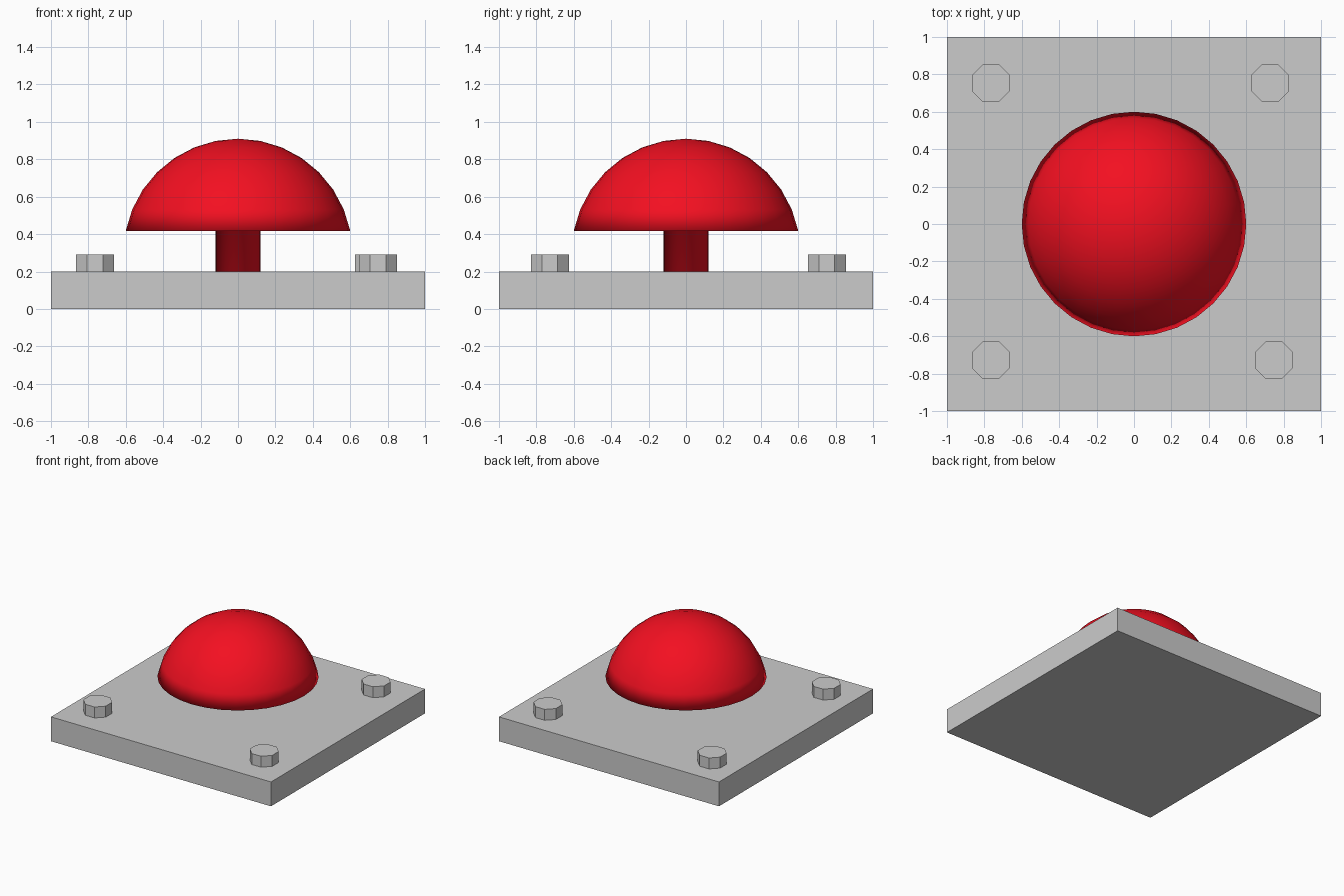
import bpy
import bmesh
from math import sin, cos, pi, radians
from mathutils import Matrix

if "Cube" in bpy.data.objects:
    bpy.data.objects.remove(bpy.data.objects["Cube"])


def make_object(name, bm):
    bmesh.ops.recalc_face_normals(bm, faces=bm.faces)
    mesh = bpy.data.meshes.new(name)
    bm.to_mesh(mesh)
    bm.free()
    obj = bpy.data.objects.new(name, mesh)
    bpy.context.collection.objects.link(obj)
    return obj


# Square base plate
bm = bmesh.new()
bmesh.ops.create_cube(bm, size=1, matrix=Matrix.Translation((0, 0, 0.1)) @ Matrix.Diagonal((2, 2, 0.2, 1)))
make_object("base_plate", bm)

# Octagonal bolts near the corners, slightly unevenly placed
BOLT_R, BOLT_H = 0.11, 0.09
corners = [(-0.765, 0.753), (0.728, 0.753), (-0.765, -0.728), (0.748, -0.728)]
for i, (x, y) in enumerate(corners):
    bm = bmesh.new()
    place = Matrix.Translation((x, y, 0.2 + BOLT_H / 2)) @ Matrix.Rotation(radians(22.5), 4, 'Z')
    bmesh.ops.create_cone(bm, cap_ends=True, segments=8, radius1=BOLT_R, radius2=BOLT_R,
                          depth=BOLT_H, matrix=place)
    make_object(f"bolt_{i + 1}", bm)

# Mushroom push button: stem, flat underside and dome as one lathed profile
R, CENTRE, SEGMENTS = 0.612, 0.298, 32
dome = [(R * cos(k * pi / 16), CENTRE + R * sin(k * pi / 16)) for k in range(1, 9)]
rim_z = dome[0][1]
profile = [(0.0, 0.2), (0.12, 0.2), (0.12, rim_z)] + dome[:-1] + [(0.0, CENTRE + R)]

bm = bmesh.new()
verts = [bm.verts.new((r, 0, z)) for r, z in profile]
edges = [bm.edges.new(pair) for pair in zip(verts, verts[1:])]
bmesh.ops.spin(bm, geom=verts + edges, cent=(0, 0, 0), axis=(0, 0, 1),
               angle=2 * pi, steps=SEGMENTS)
bmesh.ops.remove_doubles(bm, verts=bm.verts, dist=0.0001)
for face in bm.faces:
    face.smooth = True
button = make_object("push_button", bm)

red = bpy.data.materials.new("red")
red.diffuse_color = (0.9, 0.005, 0.015, 1)
red.use_nodes = True
red.node_tree.nodes["Principled BSDF"].inputs["Base Color"].default_value = red.diffuse_color
button.data.materials.append(red)
